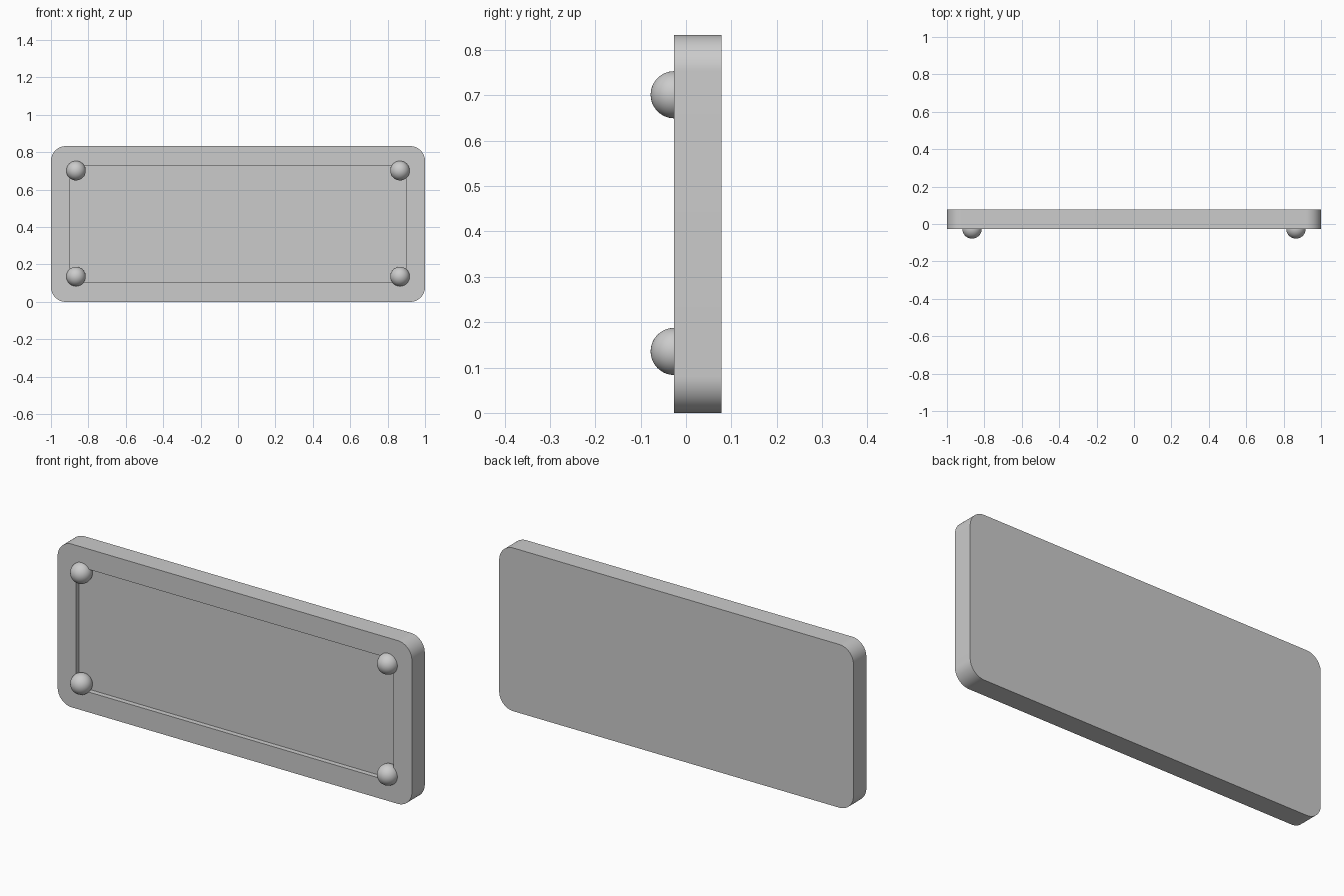
import bpy, bmesh, math

cube = bpy.data.objects.get("Cube")
if cube:
    bpy.data.objects.remove(cube, do_unlink=True)

GREY = (0.6, 0.6, 0.6, 1.0)
mat = bpy.data.materials.new("plain grey")
mat.use_nodes = True
mat.diffuse_color = GREY
mat.node_tree.nodes["Principled BSDF"].inputs["Base Color"].default_value = GREY

HALF_W, HEIGHT, RADIUS = 1.0, 0.833, 0.08
FRONT, BACK, FLOOR = -0.026, 0.078, 0.0
MID = HEIGHT / 2
REC_X, REC_Z = 0.897, 0.313        # half size of the recess
SEG = 16                           # steps per rounded corner
CORNERS = [(1, 1), (-1, 1), (-1, -1), (1, -1)]


def finish(ob):
    ob.data.materials.append(mat)
    bpy.ops.object.select_all(action='DESELECT')
    ob.select_set(True)
    bpy.context.view_layer.objects.active = ob
    bpy.ops.object.shade_smooth_by_angle(angle=math.radians(30))


def make_object(name, bm):
    mesh = bpy.data.meshes.new(name)
    bm.to_mesh(mesh)
    bm.free()
    ob = bpy.data.objects.new(name, mesh)
    bpy.context.collection.objects.link(ob)
    finish(ob)
    return ob


# Rounded plate with a shallow rectangular recess in the front
bm = bmesh.new()


def arc(corner, y):
    sx, sz = CORNERS[corner]
    cx, cz = sx * (HALF_W - RADIUS), MID + sz * (MID - RADIUS)
    return [bm.verts.new((cx + RADIUS * math.cos(a), y, cz + RADIUS * math.sin(a)))
            for a in (math.pi / 2 * (corner + i / SEG) for i in range(SEG + 1))]


front = [arc(c, FRONT) for c in range(4)]
back = [arc(c, BACK) for c in range(4)]
lip = [bm.verts.new((sx * REC_X, FRONT, MID + sz * REC_Z)) for sx, sz in CORNERS]
floor = [bm.verts.new((sx * REC_X, FLOOR, MID + sz * REC_Z)) for sx, sz in CORNERS]

# Back panel, recess floor, outer wall
bm.faces.new(sum(back, []))
bm.faces.new(floor)
f, b = sum(front, []), sum(back, [])
for i in range(len(f)):
    j = (i + 1) % len(f)
    bm.faces.new((f[i], f[j], b[j], b[i]))

# Front rim and recess walls, one corner and one side at a time
for c in range(4):
    n = (c + 1) % 4
    bm.faces.new(front[c] + [lip[c]])
    bm.faces.new((front[c][-1], front[n][0], lip[n], lip[c]))
    bm.faces.new((lip[c], lip[n], floor[n], floor[c]))
bmesh.ops.recalc_face_normals(bm, faces=bm.faces)
make_object("plate", bm)

# Round studs at the corners of the recess
for sx, side in ((1, "left"), (-1, "right")):
    for sz, level in ((1, "upper"), (-1, "lower")):
        bm = bmesh.new()
        bmesh.ops.create_uvsphere(bm, u_segments=48, v_segments=24, radius=0.052)
        stud = make_object(f"{level}_{side}_stud", bm)
        stud.location = (sx * 0.866, FRONT, MID + 0.002 + sz * 0.283)
